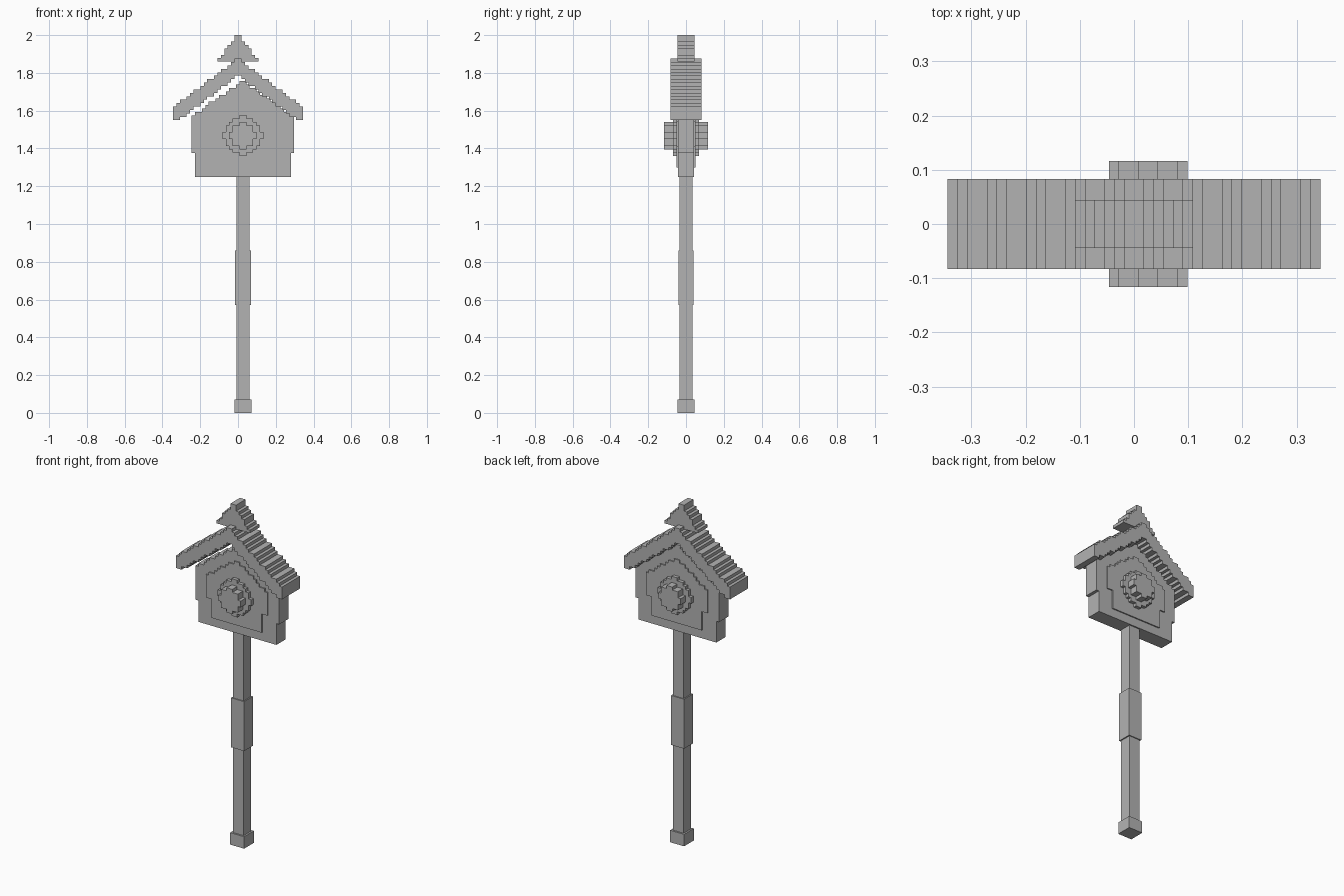
import bpy
import bmesh

cube = bpy.data.objects.get("Cube")
if cube:
    bpy.data.objects.remove(cube, do_unlink=True)

STEP = 0.0181   # size of one stair step
AXIS = 0.026    # centre line of the post and house

grey = bpy.data.materials.new("plain grey")
grey.use_nodes = True
colour = (0.45, 0.45, 0.45, 1)
grey.diffuse_color = colour
grey.node_tree.nodes["Principled BSDF"].inputs["Base Color"].default_value = colour


def slab(name, x_mid, half, depth):
    """Extrude a mirrored stepped outline; half lists (bottom, top) from the outer column inward."""
    cols = half + half[::-1]
    left = x_mid - len(half) * STEP
    upper, lower = [], []
    for i, (low, high) in enumerate(cols):
        for x in (left + i * STEP, left + (i + 1) * STEP):
            upper.append((x, high))
            lower.append((x, low))
    outline = []
    for p in upper + lower[::-1]:
        if not outline or p != outline[-1]:
            outline.append(p)
    # drop points in the middle of straight runs
    n = len(outline)
    corners = [p for i, p in enumerate(outline)
               if not any(outline[i - 1][k] == p[k] == outline[(i + 1) % n][k] for k in (0, 1))]
    bm = bmesh.new()
    face = bm.faces.new([bm.verts.new((x, -depth, z)) for x, z in corners])
    out = bmesh.ops.extrude_face_region(bm, geom=[face])
    moved = [v for v in out["geom"] if isinstance(v, bmesh.types.BMVert)]
    bmesh.ops.translate(bm, verts=moved, vec=(0, 2 * depth, 0))
    bmesh.ops.recalc_face_normals(bm, faces=bm.faces)
    mesh = bpy.data.meshes.new(name)
    bm.to_mesh(mesh)
    bm.free()
    mesh.materials.append(grey)
    obj = bpy.data.objects.new(name, mesh)
    bpy.context.collection.objects.link(obj)


def box(name, half_width, depth, low, high):
    bpy.ops.mesh.primitive_cube_add(size=1, location=(AXIS, 0, (low + high) / 2))
    obj = bpy.context.object
    obj.name = name
    obj.scale = (2 * half_width, 2 * depth, high - low)
    obj.data.materials.append(grey)


def disc(name, heights, depth, z=1.468):
    slab(name, AXIS, [(z - h * STEP, z + h * STEP) for h in heights], depth)


# Post
box("post", 0.035, 0.035, 0.03, 1.26)
box("post_foot", 0.045, 0.045, 0, 0.07)
box("post_grip", 0.042, 0.041, 0.57, 0.86)

# House body with a slightly raised panel on both faces
slab("house_body", AXIS,
     [(1.375 if i < 1 else 1.25, 1.575 + round(i * 0.7) * STEP) for i in range(15)], 0.043)
slab("house_panel", AXIS,
     [(1.41 if i < 2 else 1.3, 1.545 + round(i * 0.7) * STEP) for i in range(11)], 0.05)

# Round opening and perch hub, standing out on both faces
disc("round_ring", [1, 3, 4, 5, 5, 6], 0.07)
disc("round_hub", [1, 3, 3, 4], 0.116)

# Floating roof: three steps up for every four across
roof = []
for i in range(19):
    rise = 3 * (i // 4) + min(i % 4, 2)
    roof.append((1.622 + max(rise - 5, -4) * STEP, 1.622 + rise * STEP))
slab("roof", 0, roof, 0.083)

# Peak on top of the roof
slab("roof_peak", 0, [(1.86, 1.86 + h * 0.0175) for h in (1, 2, 4, 5, 6, 8)], 0.044)
